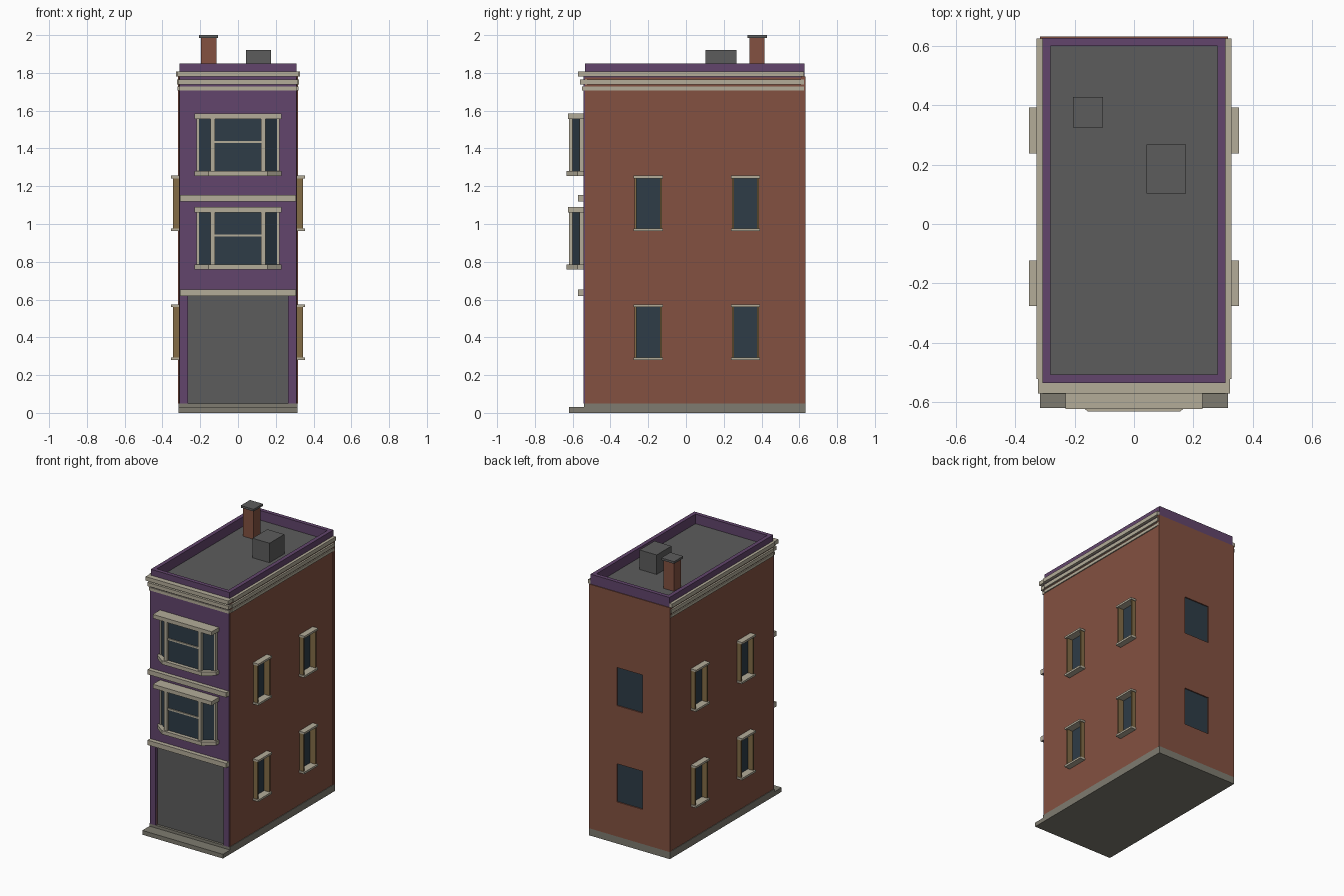
import bpy, bmesh

cube = bpy.data.objects.get("Cube")
if cube:
    bpy.data.objects.remove(cube, do_unlink=True)


def material(name, r, g, b):
    """Material from display colour values, stored as linear."""
    col = [((c / 255 + 0.055) / 1.055) ** 2.4 for c in (r, g, b)] + [1]
    m = bpy.data.materials.new(name)
    m.use_nodes = True
    m.diffuse_color = col
    bsdf = m.node_tree.nodes["Principled BSDF"]
    bsdf.inputs["Base Color"].default_value = col
    bsdf.inputs["Roughness"].default_value = 0.9
    return m


BRICK = material("brick red", 131, 81, 65)
PURPLE = material("painted purple", 98, 69, 108)
TRIM = material("cream trim", 179, 172, 153)
GREY = material("roof grey", 92, 92, 92)
STONE = material("base stone", 126, 123, 112)
GLASS = material("dark glass", 46, 60, 71)
OCHRE = material("ochre frame", 131, 108, 70)


def prism(name, outline, z0, z1, mat):
    """Extrude a plan outline from z0 to z1."""
    bm = bmesh.new()
    face = bm.faces.new([bm.verts.new((x, y, z0)) for x, y in outline])
    top = bmesh.ops.extrude_face_region(bm, geom=[face])["geom"]
    verts = [v for v in top if isinstance(v, bmesh.types.BMVert)]
    bmesh.ops.translate(bm, verts=verts, vec=(0, 0, z1 - z0))
    bmesh.ops.recalc_face_normals(bm, faces=bm.faces)
    me = bpy.data.meshes.new(name)
    bm.to_mesh(me)
    bm.free()
    me.materials.append(mat)
    ob = bpy.data.objects.new(name, me)
    bpy.context.collection.objects.link(ob)
    return ob


def box(name, x0, x1, y0, y1, z0, z1, mat):
    x0, x1 = sorted((x0, x1))
    return prism(name, [(x0, y0), (x1, y0), (x1, y1), (x0, y1)], z0, z1, mat)


def cut(target, *bounds):
    """Cut a box-shaped recess into the target."""
    cutter = box("recess_cutter", *bounds, target.data.materials[0])
    cutter.hide_render = True
    cutter.hide_set(True)
    cutter.display_type = 'WIRE'
    mod = target.modifiers.new("recess", 'BOOLEAN')
    mod.object = cutter
    mod.operation = 'DIFFERENCE'
    mod.solver = 'EXACT'


def ring(name, hx, y0, y1, t, z0, z1, mat):
    """Four-sided wall of thickness t."""
    for s, side in ((-1, "right"), (1, "left")):
        box(f"{name}_{side}", s * hx, s * (hx - t), y0, y1, z0, z1, mat)
    box(name + "_front", t - hx, hx - t, y0, y0 + t, z0, z1, mat)
    box(name + "_back", t - hx, hx - t, y1 - t, y1, z0, z1, mat)


# Base and brick body
box("base", -0.316, 0.316, -0.54, 0.632, 0, 0.05, STONE)
box("front_step", -0.316, 0.316, -0.62, -0.54, 0, 0.03, STONE)
body = box("brick_body", -0.312, 0.312, -0.535, 0.62, 0.05, 1.775, BRICK)
back = box("back_wall", -0.317, 0.317, 0.61, 0.632, 0.05, 1.78, BRICK)

# Purple front and ground floor shutter
box("upper_facade", -0.309, 0.309, -0.543, -0.53, 0.62, 1.79, PURPLE)
for s, side in ((-1, "right"), (1, "left")):
    box(f"pilaster_{side}", s * 0.266, s * 0.309, -0.543, -0.52, 0.05, 0.62, PURPLE)
cut(body, -0.266, 0.266, -0.6, -0.515, 0.04, 0.62)
box("shutter", -0.266, 0.266, -0.523, -0.513, 0.05, 0.62, GREY)
for z in (0.62, 1.12):
    box("belt_course", -0.308, 0.308, -0.573, -0.54, z, z + 0.034, TRIM)

# Cornice bands on front and both sides
for z0, z1, hx, y in ((1.706, 1.727, 0.319, -0.55),
                      (1.738, 1.764, 0.324, -0.56),
                      (1.78, 1.808, 0.329, -0.572)):
    box("cornice_front", -hx + 0.006, hx - 0.006, y, -0.52, z0, z1, TRIM)
    for s in (-1, 1):
        box("cornice_side", s * 0.29, s * hx, -0.523, 0.625, z0, z1, TRIM)

# Roof, parapet, chimney and roof unit
box("roof", -0.282, 0.282, -0.51, 0.6, 1.77, 1.782, GREY)
ring("parapet", 0.309, -0.535, 0.627, 0.028, 1.774, 1.85, PURPLE)
box("chimney", -0.195, -0.115, 0.335, 0.415, 1.775, 1.985, BRICK)
box("chimney_cap", -0.206, -0.105, 0.325, 0.428, 1.985, 2.0, GREY)
box("roof_unit", 0.042, 0.176, 0.102, 0.268, 1.775, 1.92, GREY)

# Angled bay windows on the front
for z in (0.76, 1.255):
    prism("bay_glass", [(-0.138, -0.606), (0.138, -0.606), (0.212, -0.555),
                        (0.212, -0.535), (-0.212, -0.535), (-0.212, -0.555)],
          z + 0.02, z + 0.31, GLASS)
    prism("bay_sill", [(-0.155, -0.632), (0.155, -0.632), (0.23, -0.575),
                       (0.23, -0.53), (-0.23, -0.53), (-0.23, -0.575)],
          z, z + 0.026, TRIM)
    box("bay_lintel", -0.231, 0.231, -0.624, -0.53, z + 0.302, z + 0.33, TRIM)
    box("bay_rail", -0.13, 0.13, -0.613, -0.6, z + 0.173, z + 0.185, TRIM)
    for s in (-1, 1):
        box("bay_front_post", s * 0.122, s * 0.146, -0.62, -0.596,
            z + 0.02, z + 0.31, TRIM)
        box("bay_wall_post", s * 0.207, s * 0.22, -0.565, -0.53,
            z + 0.02, z + 0.31, TRIM)

for z in (0.28, 0.962):
    # Framed side windows
    for y in (-0.2, 0.315):
        for s in (-1, 1):
            cut(body, s * 0.298, s * 0.4, y - 0.064, y + 0.064, z + 0.01, z + 0.285)
            box("side_glass", s * 0.294, s * 0.302, y - 0.064, y + 0.064,
                z + 0.01, z + 0.285, GLASS)
            for e in (-1, 1):
                y0, y1 = sorted((y + e * 0.062, y + e * 0.072))
                box("side_jamb", s * 0.3, s * 0.343, y0, y1, z + 0.01, z + 0.285, OCHRE)
            for zz in (z, z + 0.28):
                box("side_ledge", s * 0.3, s * 0.354, y - 0.077, y + 0.077,
                    zz, zz + 0.014, TRIM)
    # Plain recessed back windows
    cut(back, -0.1, 0.1, 0.622, 0.7, z + 0.015, z + 0.285)
    box("back_glass", -0.1, 0.1, 0.616, 0.624, z + 0.015, z + 0.285, GLASS)
